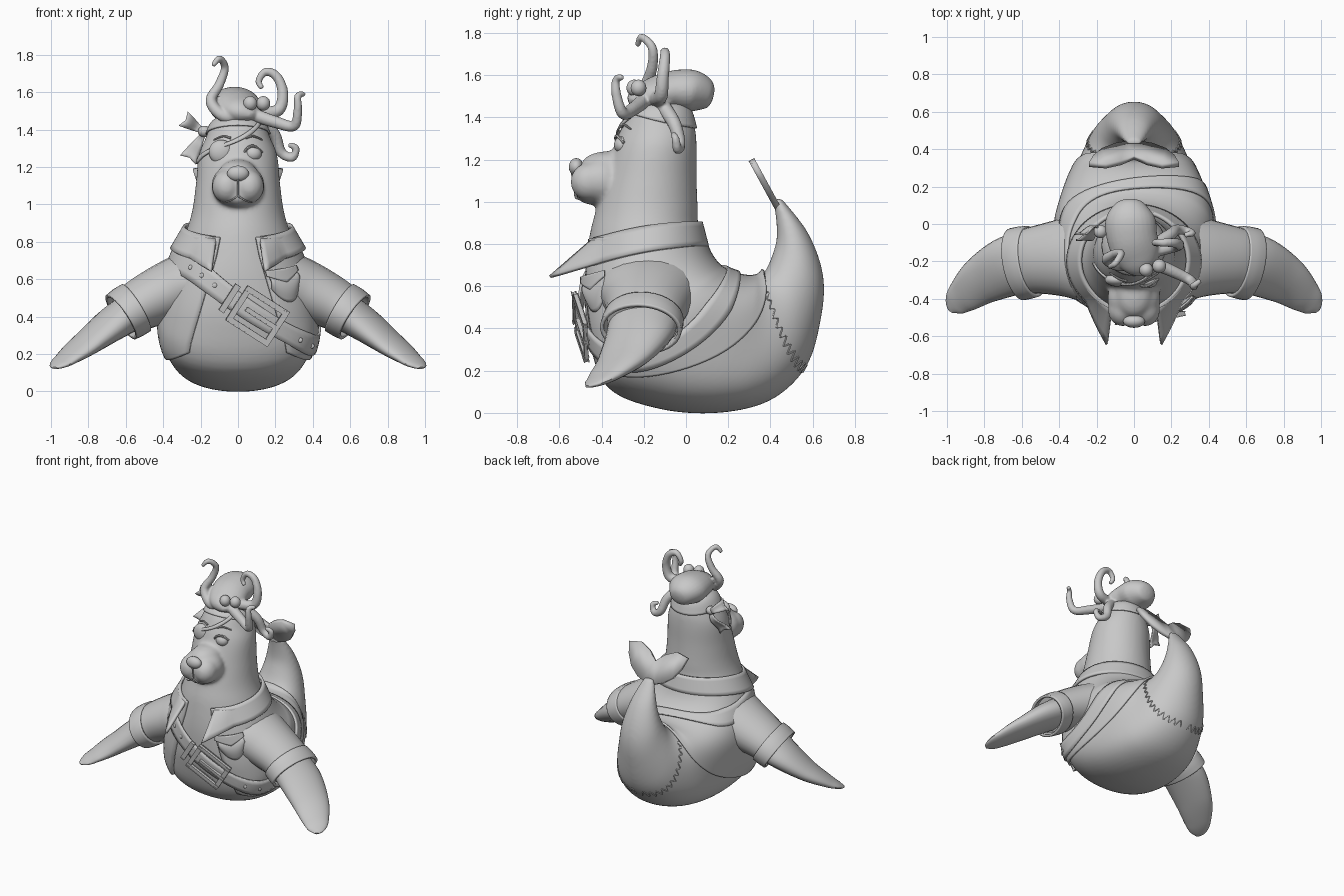
import bpy, bmesh
from math import sin, cos, pi, radians, floor
from mathutils import Vector as V

if "Cube" in bpy.data.objects:
    bpy.data.objects.remove(bpy.data.objects["Cube"])
grey = bpy.data.materials.new("plain_grey")
grey.use_nodes = True
tone = (0.58, 0.58, 0.58, 1)
grey.diffuse_color = tone
grey.node_tree.nodes["Principled BSDF"].inputs["Base Color"].default_value = tone


def finish(name, bm, thick=0):
    bmesh.ops.remove_doubles(bm, verts=bm.verts, dist=1e-5)
    bmesh.ops.recalc_face_normals(bm, faces=bm.faces)
    me = bpy.data.meshes.new(name)
    bm.to_mesh(me)
    bm.free()
    ob = bpy.data.objects.new(name, me)
    bpy.context.collection.objects.link(ob)
    me.materials.append(grey)
    if thick:
        mod = ob.modifiers.new("thickness", "SOLIDIFY")
        mod.thickness, mod.offset = thick, 0
    bpy.ops.object.select_all(action="DESELECT")
    ob.select_set(True)
    bpy.context.view_layer.objects.active = ob
    bpy.ops.object.shade_smooth_by_angle(angle=radians(40))
    return ob


def weld(parts, voxel, rounds):
    """Fuse overlapping parts into one soft sculpted surface."""
    bpy.ops.object.select_all(action="DESELECT")
    for ob in parts:
        ob.select_set(True)
    bpy.context.view_layer.objects.active = parts[0]
    bpy.ops.object.join()
    mod = parts[0].modifiers.new("fuse", "REMESH")
    mod.mode, mod.voxel_size, mod.use_smooth_shade = "VOXEL", voxel, True
    parts[0].modifiers.new("soften", "SMOOTH").iterations = rounds


def grid(name, f, nu, nv, wrap=False, thick=0, caps=False):
    """Surface f(u, v) for u, v in 0..1; wrap closes it along v."""
    bm = bmesh.new()
    cols = nv if wrap else nv + 1
    rows = [[bm.verts.new(f(i / nu, j / nv)) for j in range(cols)] for i in range(nu + 1)]
    for a, b in zip(rows, rows[1:]):
        for j in range(nv):
            k = (j + 1) % cols
            bm.faces.new((a[j], a[k], b[k], b[j]))
    if caps:
        bm.faces.new(rows[0])
        bm.faces.new(rows[-1])
    return finish(name, bm, thick)


def spline(rows, t):
    """Smooth interpolation through rows of numbers."""
    n = len(rows) - 1
    t = min(max(t, 0), n)
    i = min(floor(t), n - 1)
    x = t - i
    p = [rows[min(max(i + k, 0), n)] for k in (-1, 0, 1, 2)]
    return [b + .5 * x * (c - a + x * (2*a - 5*b + 4*c - d + x * (3*(b - c) + d - a)))
            for a, b, c, d in zip(*p)]


def loft(name, rows, nu=32, nv=24, thick=0, caps=True):
    """Tube through rows of x, y, z, flat radius, upright radius."""
    n = len(rows) - 1

    def f(u, v):
        x, y, z, r, s = spline(rows, u * n)
        t = (V(spline(rows, u * n + .05)[:3]) - V(spline(rows, u * n - .05)[:3])).normalized()
        h = t.cross(V((0, 0, 1)) if abs(t.z) < .98 else V((0, 1, 0))).normalized()
        return V((x, y, z)) + h * r * cos(2*pi*v) + h.cross(t) * s * sin(2*pi*v)
    return grid(name, f, nu, nv, True, thick, caps)


def tube(name, pts, r0, r1, nu=40, nv=10):
    """Tapered round tube with a parallel frame."""
    n = len(pts) - 1
    path = [V(spline(pts, i / nu * n)) for i in range(nu + 1)]
    h, rings = V((.3, .9, .2)), []
    for i, p in enumerate(path):
        t = (path[min(i + 1, nu)] - path[max(i - 1, 0)]).normalized()
        h = (h - t * h.dot(t)).normalized()
        rings.append((p, h.copy(), t.cross(h), r0 + (r1 - r0) * i / nu))

    def f(u, v):
        p, a, b, r = rings[round(u * nu)]
        return p + r * (a * cos(2*pi*v) + b * sin(2*pi*v))
    return grid(name, f, nu, nv, True, 0, True)


def ball(name, c, s):
    bm = bmesh.new()
    bmesh.ops.create_uvsphere(bm, u_segments=28, v_segments=18, radius=1)
    for v in bm.verts:
        v.co = V(c) + V([a * b for a, b in zip(v.co, s)])
    return finish(name, bm)


# Body: each ring is back y, z, front y, z and half width
RINGS = [(-.12, 1.48, -.14, 1.48, .01), (0, 1.45, -.25, 1.44, .125), (.04, 1.36, -.31, 1.34, .175),
         (.05, 1.27, -.345, 1.25, .21), (.05, 1.12, -.39, 1.1, .225), (.055, .98, -.43, .95, .245),
         (.06, .88, -.46, .82, .28), (.1, .76, -.48, .6, .35), (.15, .69, -.46, .35, .4),
         (.2, .66, -.37, .12, .415), (.26, .64, -.13, .02, .385), (.31, .635, .15, 0, .34),
         (.35, .645, .4, .06, .28), (.38, .68, .57, .22, .225), (.41, .75, .64, .45, .17),
         (.43, .83, .65, .65, .13), (.425, .93, .58, .85, .085), (.41, 1.01, .45, 1.02, .04)]


def ring(t, a):
    by, bz, fy, fz, w = spline(RINGS, t)
    k = (1 + cos(a)) / 2
    square = .1 * max(0, min(1, (t - 6.5) / 2, (13.5 - t) / 2))
    return V((w * ((1 + square) * sin(a) + square * sin(3 * a)), by + (fy - by) * k, bz + (fz - bz) * k))


def skin(t, a, off=0):
    n = (ring(t + .05, a) - ring(t - .05, a)).cross(ring(t, a + .05) - ring(t, a - .05))
    return ring(t, a) + n.normalized() * off


# Body and muzzle fused together
head = [grid("body", lambda u, v: ring(u * 17, v * 2 * pi), 100, 64, True, 0, True),
        ball("muzzle", (0, -.4, 1.1), (.143, .125, .122)),
        ball("bridge", (0, -.37, 1.17), (.1, .13, .07)),
        ball("chin", (0, -.44, 1.04), (.075, .085, .055))]
for s in (-1, 1):
    head.append(ball("cheek", (s * .06, -.458, 1.095), (.08, .09, .09)))
weld(head, .012, 12)

# Open jacket with sloping hem


def jacket(u, v):
    gap = radians(19 + 9 * u)
    a = gap + v * (2 * pi - 2 * gap)
    return skin(6 + u * (2.35 + 2.25 * (1 - cos(a)) + .3 * sin(a) ** 2), a, .012)


grid("jacket", jacket, 44, 72, thick=.014)

# Turned collar with two front points


def collar(u, v):
    a = radians(24 + v * 312)
    front = ((1 + cos(a)) / 2) ** 2
    spike = max(0, 1 - (min(v, 1 - v) * 312) / 22)
    top = V((.285 * sin(a), -.195 - .265 * cos(a), .905 - .09 * front))
    low = V((.355 * sin(a), -.2 - .3 * cos(a) - .17 * spike, .79 - .11 * front - .045 * spike))
    return top.lerp(low, u)


grid("collar", collar, 5, 72, thick=.018)

# Diagonal belt round the torso


def belt_point(a, off, side=0):
    t = 8.3 - .8 * cos(a) + 1.3 * sin(a)
    speed = (ring(t + .1, a) - ring(t - .1, a)).length / .2
    return skin(t + side / max(speed, .12), a, off)


grid("belt", lambda u, v: belt_point(v * 2 * pi, .025, (u - .5) * .13), 4, 80, True, .012)

# Buckle frame, prong and belt holes, lying flat on the belt
mid = belt_point(.19, .03)
out = (mid - belt_point(.19, 0)).normalized()
along = (belt_point(.4, .03) - belt_point(0, .03)).normalized()
along = (along - out * along.dot(out)).normalized()
up = out.cross(along)


def bar(name, x, y, sx, sy, sz=.018):
    bm = bmesh.new()
    bmesh.ops.create_cube(bm, size=1)
    for v in bm.verts:
        v.co = mid + along * (x + v.co.x * sx) + up * (y + v.co.y * sy) + out * (.004 + v.co.z * sz)
    bmesh.ops.bevel(bm, geom=bm.edges[:], offset=.004, segments=2, affect="EDGES")
    finish(name, bm)


for s in (-1, 1):
    bar("buckle_rail", .01, s * .095, .26, .024)
    bar("buckle_end", .01 + s * .12, 0, .024, .2)
bar("buckle_prong", .04, 0, .2, .018, .025)
bar("belt_keeper", -.17, 0, .025, .16)
for a in (-42, -29, -17, 38, 50):
    ball("belt_hole", belt_point(radians(a), .03), (.013, .006, .013))

# Chest pocket: bag and folded flap


def pocket(u, v):
    x = 2 * v - 1
    return skin(6.95 + u * .65 * (1 - .55 * x * x), radians(39 + 14 * x), .02 + .02 * sin(pi * u))


grid("pocket", pocket, 10, 14, thick=.012)
grid("pocket_flap", lambda u, v: skin(6.85 + u * (.12 + .2 * (1 - abs(2*v - 1))),
     radians(38 + 16 * (2*v - 1)), .04), 6, 14, thick=.01)

# Arms: sleeve, rolled cuff and flipper on both sides
for side, s in (("left", 1), ("right", -1)):
    def arm(part, rows, **kw):
        loft(side + part, [(s * r[0],) + r[1:] for r in rows], **kw)
    arm("_sleeve", [(.16, -.17, .61, .27, .17), (.27, -.175, .575, .245, .168), (.38, -.18, .53, .21, .16),
                    (.5, -.19, .475, .185, .143), (.6, -.205, .42, .172, .125)])
    arm("_cuff", [(.545, -.2, .447, .183, .138), (.585, -.207, .423, .187, .138),
                  (.625, -.215, .397, .187, .132)], nu=8, nv=36, thick=.018, caps=False)
    arm("_flipper", [(.5, -.19, .47, .16, .11), (.65, -.22, .375, .163, .093),
                     (.8, -.295, .262, .135, .062), (.91, -.385, .178, .095, .035),
                     (.96, -.44, .14, .06, .018), (.98, -.468, .125, .015, .006)], nu=28)

# Tail fluke: two mirrored pointed lobes
bm = bmesh.new()
edge = [(0, -.1), (.045, 0), (.1, .08), (.17, .3), (.215, .6), (.24, .93), (.15, 1), (.07, .85), (0, .6)]
for s in (-1, 1):
    bm.faces.new([bm.verts.new((s * x, .43 - .12 * q, .98 + .22 * q)) for x, q in edge])
bmesh.ops.triangulate(bm, faces=bm.faces[:])
finish("tail_fluke", bm, .03)

# Stitched zigzag seam across the rear on both sides
for s in (-1, 1):
    pts = [skin(12.85 - .022 * i + .2 * (i % 2), s * radians(6 + i * 5.4), .002) for i in range(25)]
    tube("rear_seam", pts, .004, .004, 96, 6)

# Nose and mouth
ball("nose", (0, -.52, 1.165), (.058, .035, .042))
tube("nose_line", [(0, -.54, 1.14), (0, -.535, 1.1), (0, -.525, 1.045)], .006, .005, 8, 6)
for s in (-1, 1):
    tube("mouth", [(0, -.525, 1.045), (s * .04, -.522, 1.02), (s * .075, -.5, 1.01)], .006, .003, 16, 6)

# Eye with lid, brows, eye patch and its strap
ball("eye", (.08, -.303, 1.27), (.046, .038, .04))
tube("eyelid", [(.03, -.32, 1.27), (.05, -.333, 1.3), (.085, -.325, 1.312), (.13, -.295, 1.28)], .008, .007, 16, 8)
for s in (-1, 1):
    tube("eyebrow", [(s * .04, -.306, 1.355), (s * .08, -.293, 1.365), (s * .13, -.262, 1.345)], .008, .004, 16, 8)
ball("eye_patch", (-.09, -.298, 1.28), (.066, .036, .065))
grid("patch_strap", lambda u, v: skin(3.2 - 2.1 * v + (u - .5) * .24, radians(-75 + 130 * v), .012), 2, 30, thick=.008)

# Bandana with side knot and tails
grid("bandana", lambda u, v: skin(.2 + u * (1.5 - .45 * cos(v * 2 * pi)), v * 2 * pi, .006), 12, 48, True, .008)
ball("bandana_knot", (-.18, -.04, 1.39), (.035, .035, .03))
for tip, wide in (((-.28, -.03, 1.45), .035), ((-.26, -.06, 1.25), .04)):
    def ribbon(u, v, tip=V(tip), wide=wide):
        root = V((-.18, -.04, 1.385))
        d = (tip - root).normalized()
        n = d.cross(V((0, 1, 0)))
        notch = .03 * abs(v - .5) * u
        return root.lerp(tip, u) + n * (v - .5) * (.02 + 2 * wide * u) + d * notch + V((0, .025 * sin(5 * u), 0))
    grid("bandana_tail", ribbon, 10, 4, thick=.01)

# Octopus sitting on the head, arms fused into the mantle
octopus = [loft("octopus", [(-.02, .13, 1.5, .02, .02), (-.02, .11, 1.505, .075, .065),
                            (-.02, .03, 1.525, .132, .1), (-.01, -.07, 1.525, .135, .095),
                            (.02, -.16, 1.505, .125, .08), (.05, -.22, 1.49, .09, .058),
                            (.08, -.26, 1.475, .02, .015)], nv=28)]
ARMS = [[(.05, -.19, 1.48), (-.07, -.22, 1.47), (-.145, -.19, 1.55), (-.1, -.16, 1.64),
         (-.07, -.16, 1.73), (-.1, -.21, 1.78), (-.135, -.23, 1.74)],
        [(.08, -.2, 1.48), (.2, -.25, 1.44), (.3, -.3, 1.42), (.32, -.33, 1.51), (.32, -.33, 1.58), (.355, -.3, 1.59)],
        [(.08, -.15, 1.49), (.21, -.12, 1.5), (.24, -.11, 1.59), (.21, -.1, 1.68), (.15, -.1, 1.71),
         (.11, -.1, 1.66), (.13, -.11, 1.62)],
        [(.08, -.13, 1.48), (.19, -.06, 1.38), (.23, -.03, 1.28), (.29, -.04, 1.25), (.31, -.05, 1.3), (.27, -.06, 1.32)]]
for pts in ARMS:
    octopus.append(tube("octopus_arm", pts, .038, .014))
weld(octopus, .008, 4)
for x, y in ((.065, -.245), (.135, -.225)):
    ball("octopus_eye", (x, y, 1.54), (.037, .037, .039))
